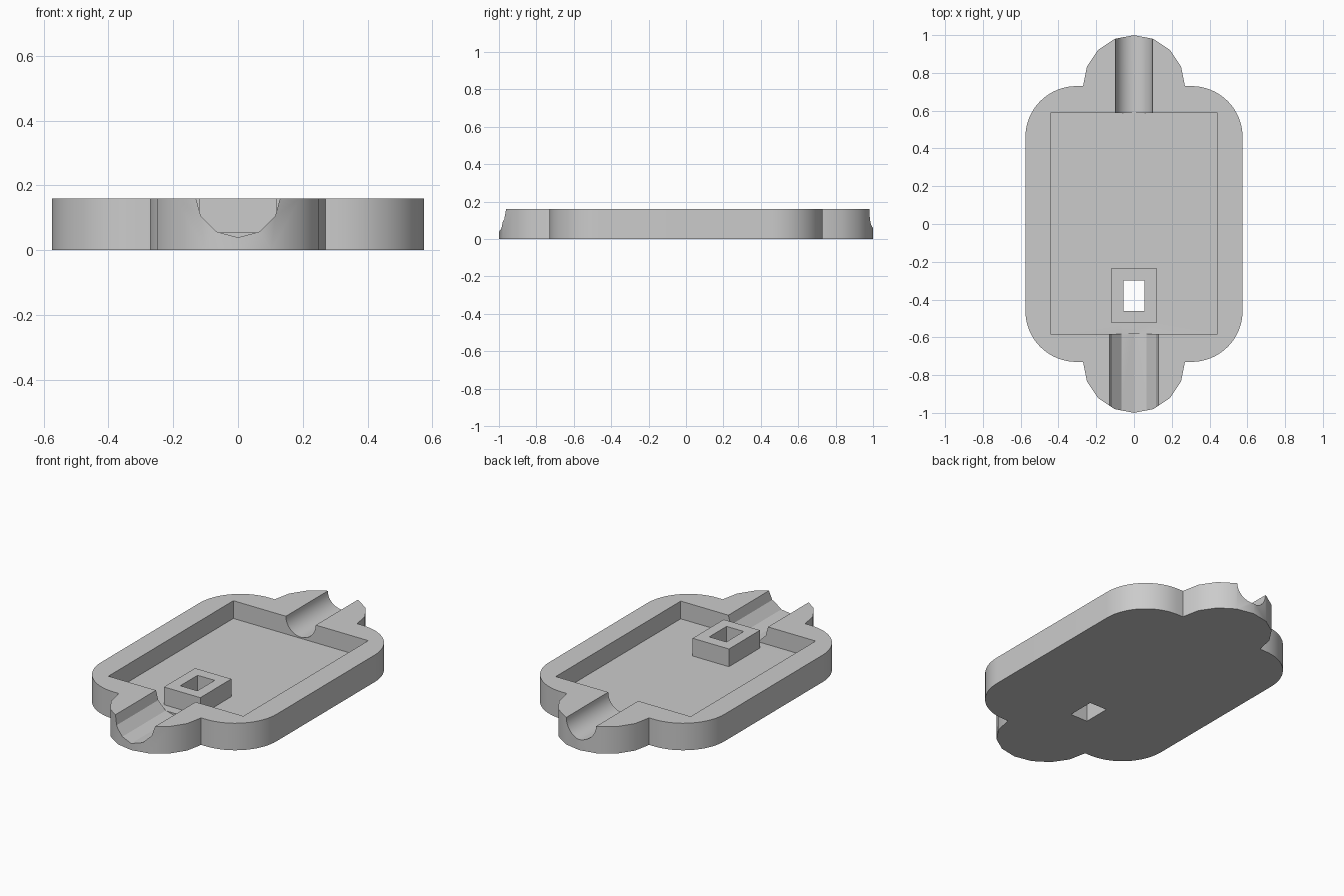
import bpy, bmesh
from math import sin, cos, pi, radians

cube = bpy.data.objects.get("Cube")
if cube:
    bpy.data.objects.remove(cube, do_unlink=True)

grey = bpy.data.materials.new("plain grey")
grey.use_nodes = True
colour = (0.6, 0.6, 0.6, 1)
grey.diffuse_color = colour
grey.node_tree.nodes["Principled BSDF"].inputs["Base Color"].default_value = colour

HEIGHT, FLOOR = 0.16, 0.055
HALF_X, HALF_Y, ROUND = 0.575, 0.73, 0.27


def prism(name, points, depth):
    """Extrude a closed loop of 3D points along a vector."""
    bm = bmesh.new()
    face = bm.faces.new([bm.verts.new(p) for p in points])
    new = bmesh.ops.extrude_face_region(bm, geom=[face])["geom"]
    bmesh.ops.translate(bm, vec=depth, verts=[v for v in new if isinstance(v, bmesh.types.BMVert)])
    bmesh.ops.recalc_face_normals(bm, faces=bm.faces)
    mesh = bpy.data.meshes.new(name)
    bm.to_mesh(mesh)
    bm.free()
    mesh.materials.append(grey)
    obj = bpy.data.objects.new(name, mesh)
    bpy.context.collection.objects.link(obj)
    return obj


def block(name, x, y0, y1, z0, z1):
    return prism(name, [(-x, y0, z0), (x, y0, z0), (x, y1, z0), (-x, y1, z0)], (0, 0, z1 - z0))


def channel(name, radius, sides, z, y0, y1):
    ring = [2 * pi * i / sides for i in range(sides)]
    return prism(name, [(radius * cos(a), y0, z + radius * sin(a)) for a in ring], (0, y1 - y0, 0))


def arc(cx, cy, radius, start, end, steps):
    angles = [radians(start + (end - start) * i / steps) for i in range(steps + 1)]
    return [(cx + radius * cos(a), cy + radius * sin(a), 0) for a in angles]


def combine(target, other, operation):
    mod = target.modifiers.new(other.name, "BOOLEAN")
    mod.operation, mod.solver, mod.object = operation, "EXACT", other
    bpy.context.view_layer.objects.active = target
    bpy.ops.object.modifier_apply(modifier=mod.name)
    bpy.data.objects.remove(other, do_unlink=True)


# Outline: rounded rectangle with a half-round lobe at each end
cx, cy = HALF_X - ROUND, HALF_Y - ROUND
half = (arc(cx, cy, ROUND, 0, 90, 16) + arc(0, HALF_Y, ROUND, 0, 180, 8)
        + arc(-cx, cy, ROUND, 90, 180, 16))
outline = half + [(-x, -y, 0) for x, y, z in half]
tray = prism("tray", outline, (0, 0, HEIGHT))

# Recess and the two cable channels
combine(tray, block("recess", 0.442, -0.582, 0.588, FLOOR, 0.3), "DIFFERENCE")
combine(tray, channel("front_channel", 0.133, 12, 0.172, -1.2, -0.581), "DIFFERENCE")
combine(tray, channel("back_channel", 0.098, 32, 0.16, 0.585, 1.2), "DIFFERENCE")

# Square boss with a slot right through the floor
combine(tray, block("boss", 0.119, -0.523, -0.232, 0.03, HEIGHT), "UNION")
combine(tray, block("slot", 0.056, -0.46, -0.298, -0.1, 0.3), "DIFFERENCE")

bpy.ops.object.select_all(action="DESELECT")
tray.select_set(True)
bpy.context.view_layer.objects.active = tray
bpy.ops.object.shade_smooth_by_angle(angle=radians(29))
